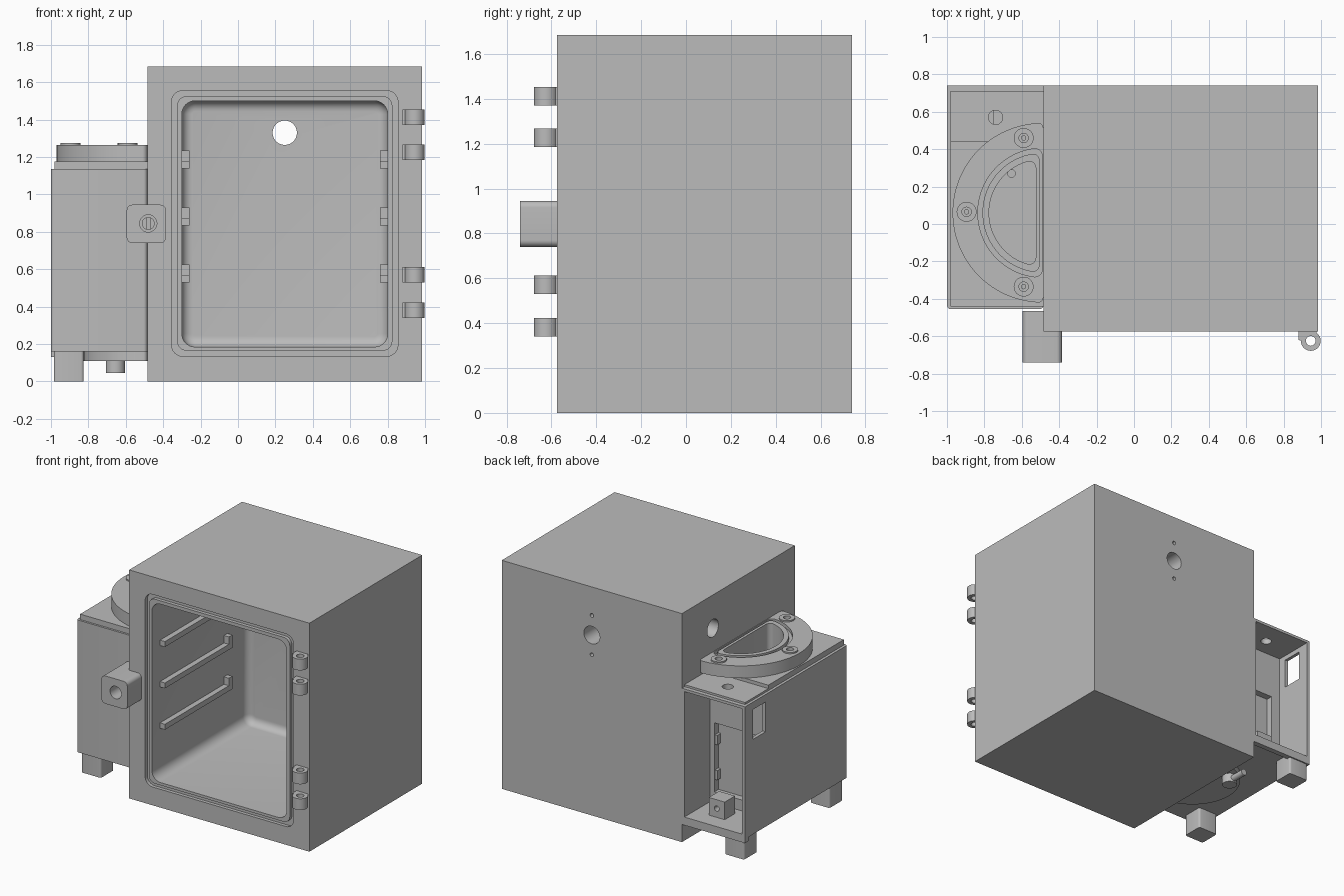
import bpy, bmesh
from math import pi, cos, sin, atan2, sqrt

if "Cube" in bpy.data.objects:
    bpy.data.objects.remove(bpy.data.objects["Cube"])

GREY = (0.5, 0.5, 0.5, 1)
grey = bpy.data.materials.new("cabinet grey")
grey.use_nodes = True
grey.diffuse_color = GREY
grey.node_tree.nodes["Principled BSDF"].inputs["Base Color"].default_value = GREY


# Helpers: outlines
def arc(cx, cy, r, a, b, n):
    return [(cx + r * cos(a + (b - a) * i / n), cy + r * sin(a + (b - a) * i / n)) for i in range(n + 1)]


def circle(cx, cy, r, n=40):
    return arc(cx, cy, r, 0, 2 * pi, n)[:-1]


def rounded(u0, u1, v0, v1, r, n=8):
    return (arc(u1 - r, v1 - r, r, 0, pi / 2, n) + arc(u0 + r, v1 - r, r, pi / 2, pi, n)
            + arc(u0 + r, v0 + r, r, pi, 1.5 * pi, n) + arc(u1 - r, v0 + r, r, 1.5 * pi, 2 * pi, n))


def dee(r, flat, c, cx=-0.49, cy=0.06):
    """Half disc with its straight side at x = flat and corner radius c."""
    dx = flat - c - cx
    h = sqrt((r - c) ** 2 - dx ** 2)
    f = atan2(h, dx)
    return (arc(flat - c, cy + h, c, 0, f, 8) + arc(cx, cy, r, f, 2 * pi - f, 56)[1:-1]
            + arc(flat - c, cy - h, c, -f, 0, 8))


# Helpers: solids
def prism(name, outline, axis, lo, hi, round_end=0):
    place = {"x": lambda u, v, h: (h, u, v), "y": lambda u, v, h: (u, h, v),
             "z": lambda u, v, h: (u, v, h)}[axis]
    bm = bmesh.new()
    low = [bm.verts.new(place(u, v, lo)) for u, v in outline]
    high = [bm.verts.new(place(u, v, hi)) for u, v in outline]
    n = len(outline)
    bm.faces.new(low)
    cap = bm.faces.new(high)
    for i in range(n):
        j = (i + 1) % n
        bm.faces.new((low[i], low[j], high[j], high[i]))
    bmesh.ops.recalc_face_normals(bm, faces=bm.faces)
    if round_end:
        bmesh.ops.bevel(bm, geom=list(cap.edges), offset=round_end, segments=6,
                        profile=0.5, affect="EDGES")
    mesh = bpy.data.meshes.new(name)
    bm.to_mesh(mesh)
    bm.free()
    mesh.materials.append(grey)
    obj = bpy.data.objects.new(name, mesh)
    bpy.context.collection.objects.link(obj)
    return obj


def box(name, x, y, z):
    return prism(name, [(x[0], y[0]), (x[1], y[0]), (x[1], y[1]), (x[0], y[1])], "z", *z)


def cut(cutter, *targets):
    for t in targets:
        m = t.modifiers.new("cut", "BOOLEAN")
        m.operation, m.solver, m.object = "DIFFERENCE", "EXACT", cutter
        bpy.context.view_layer.objects.active = t
        bpy.ops.object.modifier_apply(modifier=m.name)
    bpy.data.objects.remove(cutter)


def ring(outer, inner, axis, lo, hi):
    o = prism("ring_cutter", outer, axis, lo, hi)
    cut(prism("core", inner, axis, lo - 0.1, hi + 0.1), o)
    return o


# Main cabinet with rounded chamber, door seal groove and ports
cabinet = box("cabinet", (-0.485, 0.985), (-0.575, 0.74), (0, 1.685))
cut(prism("chamber", rounded(-0.3, 0.8, 0.185, 1.5, 0.07), "y", -0.7, 0.54, 0.055), cabinet)
cut(ring(rounded(-0.355, 0.855, 0.135, 1.555, 0.06), rounded(-0.325, 0.825, 0.165, 1.525, 0.05),
         "y", -0.7, -0.55), cabinet)
cut(prism("rear_port", circle(0.25, 1.33, 0.065), "y", 0.4, 0.9), cabinet)
for dz in (-0.145, 0.145):
    cut(prism("screw_hole", circle(0.25, 1.33 + dz, 0.014, 16), "y", 0.68, 0.9), cabinet)
cut(prism("side_port", circle(0.38, 1.44, 0.065), "x", -0.6, -0.2), cabinet)

# Shelf rails with a back stop, on both chamber walls
for i, z in enumerate((0.53, 0.835, 1.14)):
    for side, x in (("right", (-0.305, -0.26)), ("left", (0.76, 0.805))):
        profile = [(-0.48, z), (0.305, z), (0.305, z + 0.095), (0.265, z + 0.095),
                   (0.265, z + 0.04), (-0.48, z + 0.04)]
        prism(f"shelf_rail_{side}_{i + 1}", profile, "x", *x)

# Hinge knuckles on the front left edge
for i, z in enumerate((0.34, 0.53, 1.185, 1.37)):
    leaf = [(0.88, -0.575), (0.88, -0.62), (0.895, -0.625)]
    knuckle = prism(f"hinge_knuckle_{i + 1}", leaf + arc(0.945, -0.625, 0.053, pi, 2.3 * pi, 24)
                    + [(0.975, -0.575)], "z", z, z + 0.083)
    cut(prism("pin_hole", circle(0.945, -0.625, 0.026, 24), "z", 0, 2), knuckle)

# Door latch
latch = prism("latch_block", rounded(-0.595, -0.385, 0.74, 0.945, 0.03), "y", -0.74, -0.465)
cut(box("latch_notch", (-0.485, -0.3), (-0.575, -0.4), (0.6, 1.1)), latch)
cut(prism("latch_bore", circle(-0.48, 0.845, 0.046), "y", -0.8, -0.6), latch)
core = prism("latch_core", circle(-0.48, 0.845, 0.034), "y", -0.65, -0.59)
cut(box("latch_slot", (-0.49, -0.47), (-0.7, -0.625), (0.8, 0.9)), core)

# Side housing: shell, stepped top plates and half round flange
housing = prism("side_housing", [(-0.485, 0.74), (-1, 0.74)] + arc(-0.98, -0.435, 0.02, pi, 1.5 * pi, 6)
                + arc(-0.505, -0.435, 0.02, 1.5 * pi, 2 * pi, 6), "z", 0.16, 1.135)
top = box("top_plate", (-0.98, -0.485), (-0.44, 0.44), (1.135, 1.175))
rear_top = box("rear_top_plate", (-0.98, -0.485), (0.44, 0.71), (1.135, 1.15))
flange = prism("reservoir_flange", dee(0.48, -0.485, 0.025), "z", 1.175, 1.265)
box("rear_bottom_lip", (-1, -0.485), (0.7, 0.74), (0.13, 0.16))

# Half round reservoir, its seal groove and drain
cut(prism("reservoir", dee(0.285, -0.525, 0.035)[::-1], "z", 0.2, 1.4), housing, top, flange)
cut(ring(dee(0.345, -0.49, 0.04), dee(0.32, -0.505, 0.035), "z", 1.24, 1.4), flange)
cut(prism("drain_hole", circle(-0.655, 0.27, 0.02), "z", 0.17, 0.3), housing)

# Rear equipment bay, window, cable hole and recessed panel
cut(box("bay", (-0.975, -0.505), (0.44, 0.9), (0.19, 1.115)), housing)
cut(box("window", (-1.1, -0.9), (0.5, 0.65), (0.86, 1.08)), housing)
cut(prism("cable_hole", circle(-0.74, 0.57, 0.038), "z", 1, 1.3), housing, rear_top)
cut(box("panel_recess", (-0.9, -0.54), (0.39, 0.5), (0.27, 0.78)), housing)
for z in (0.36, 0.62):
    box("panel_tab", (-0.56, -0.535), (0.395, 0.435), (z, z + 0.07))
terminal = box("terminal_block", (-0.75, -0.62), (0.5, 0.62), (0.19, 0.32))
cut(prism("terminal_hole", circle(-0.685, 0.255, 0.02, 20), "y", 0.55, 0.7), terminal)

# Flange screws with washers
for i, (x, y) in enumerate(((-0.59, 0.46), (-0.895, 0.065), (-0.59, -0.335))):
    washer = prism(f"flange_washer_{i + 1}", circle(x, y, 0.053), "z", 1.26, 1.275)
    cut(prism("washer_hole", circle(x, y, 0.025, 24), "z", 1.2, 1.4), washer, flange)
    prism(f"flange_screw_{i + 1}", circle(x, y, 0.014, 16), "z", 1.19, 1.255)

# Reservoir base, drain elbow and feet
prism("reservoir_base", dee(0.335, -0.485, 0.02), "z", 0.11, 0.16)
prism("drain_stem", circle(-0.655, 0.27, 0.052), "z", 0.045, 0.11)
prism("drain_pipe", circle(-0.655, 0.078, 0.024, 24), "y", 0.27, 0.43)
for name, y in (("front_foot", -0.42), ("rear_foot", 0.575)):
    prism(name, rounded(-0.985, -0.825, y, y + 0.155, 0.015, 4), "z", 0, 0.16)

# Smooth curved faces, keep edges sharp
for obj in bpy.context.collection.objects:
    obj.select_set(obj.type == "MESH")
bpy.ops.object.shade_smooth_by_angle(angle=0.6)
